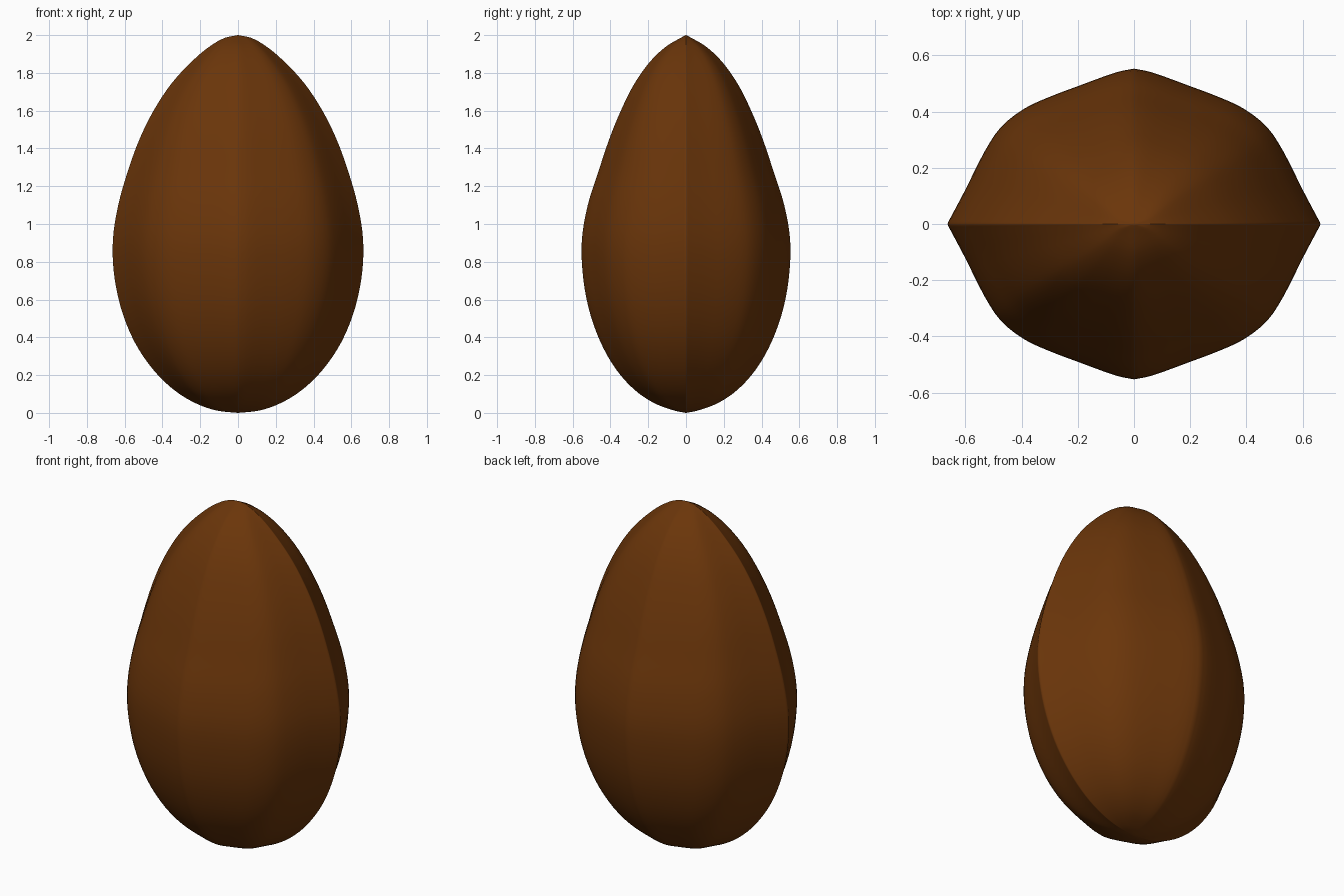
import bpy, bmesh, math

if "Cube" in bpy.data.objects:
    bpy.data.objects.remove(bpy.data.objects["Cube"])

# Rows: height, half width (x), half depth (y)
PROFILE = [(0.0, 0.0, 0.0), (0.012, 0.11, 0.06), (0.05, 0.222, 0.165),
           (0.12, 0.337, 0.27), (0.23, 0.45, 0.37), (0.38, 0.55, 0.455),
           (0.56, 0.621, 0.517), (0.75, 0.658, 0.548), (0.92, 0.662, 0.551),
           (1.1, 0.634, 0.52), (1.28, 0.583, 0.463), (1.45, 0.521, 0.406),
           (1.6, 0.447, 0.345), (1.74, 0.355, 0.275), (1.86, 0.245, 0.19),
           (1.94, 0.15, 0.105), (1.986, 0.068, 0.027), (2.0, 0.0, 0.0)]
# Quarter cross-section as fractions of half width and half depth
SECTION = [(1.0, 0.0), (0.997, 0.012), (0.988, 0.032), (0.905, 0.22),
           (0.80, 0.47), (0.715, 0.622), (0.59, 0.742), (0.45, 0.82),
           (0.295, 0.89), (0.085, 0.98), (0.0, 1.0)]


def smooth(points, steps):
    """Catmull-Rom curve through the points, spaced by chord length."""
    def between(a, b, ta, tb, t):
        return [((tb - t) * u + (t - ta) * v) / (tb - ta) for u, v in zip(a, b)]

    first = [2 * a - b for a, b in zip(points[0], points[1])]
    last = [2 * a - b for a, b in zip(points[-1], points[-2])]
    pts = [first] + list(points) + [last]
    out = []
    for i in range(1, len(pts) - 2):
        p = pts[i - 1:i + 3]
        k = [0.0]
        for a, b in zip(p, p[1:]):
            k.append(k[-1] + math.sqrt(math.dist(a, b)))
        for s in range(steps):
            t = k[1] + (k[2] - k[1]) * s / steps
            a = [between(p[m], p[m + 1], k[m], k[m + 1], t) for m in range(3)]
            b = [between(a[m], a[m + 1], k[m], k[m + 2], t) for m in range(2)]
            out.append(tuple(between(b[0], b[1], k[1], k[2], t)))
    return out + [points[-1]]


# Mirror the quarter section into a full loop with a tight ridge at each side
quarter = smooth(SECTION, 3)
half = quarter + [(-x, y) for x, y in reversed(quarter[:-1])]
loop = half + [(x, -y) for x, y in reversed(half[1:-1])]

# Loft the rings between the two poles
bm = bmesh.new()
rows = smooth(PROFILE, 4)
rings = [[bm.verts.new((w * x, d * y, z)) for x, y in loop]
         for z, w, d in rows[1:-1]]
n = len(loop)
for low, high in zip(rings, rings[1:]):
    for i in range(n):
        j = (i + 1) % n
        bm.faces.new((low[i], low[j], high[j], high[i]))
bottom, top = bm.verts.new((0, 0, 0)), bm.verts.new((0, 0, 2))
for i in range(n):
    j = (i + 1) % n
    bm.faces.new((bottom, rings[0][j], rings[0][i]))
    bm.faces.new((top, rings[-1][i], rings[-1][j]))
bmesh.ops.recalc_face_normals(bm, faces=bm.faces)

mesh = bpy.data.meshes.new("seed_shell")
bm.to_mesh(mesh)
bm.free()
shell = bpy.data.objects.new("seed_shell", mesh)
bpy.context.collection.objects.link(shell)

# Smooth surface
bpy.context.view_layer.objects.active = shell
shell.select_set(True)
bpy.ops.object.shade_smooth_by_angle(angle=math.radians(60))

brown = bpy.data.materials.new("brown_shell")
brown.diffuse_color = (0.145, 0.036, 0.003, 1)
brown.use_nodes = True
brown.node_tree.nodes["Principled BSDF"].inputs["Base Color"].default_value = brown.diffuse_color
mesh.materials.append(brown)
